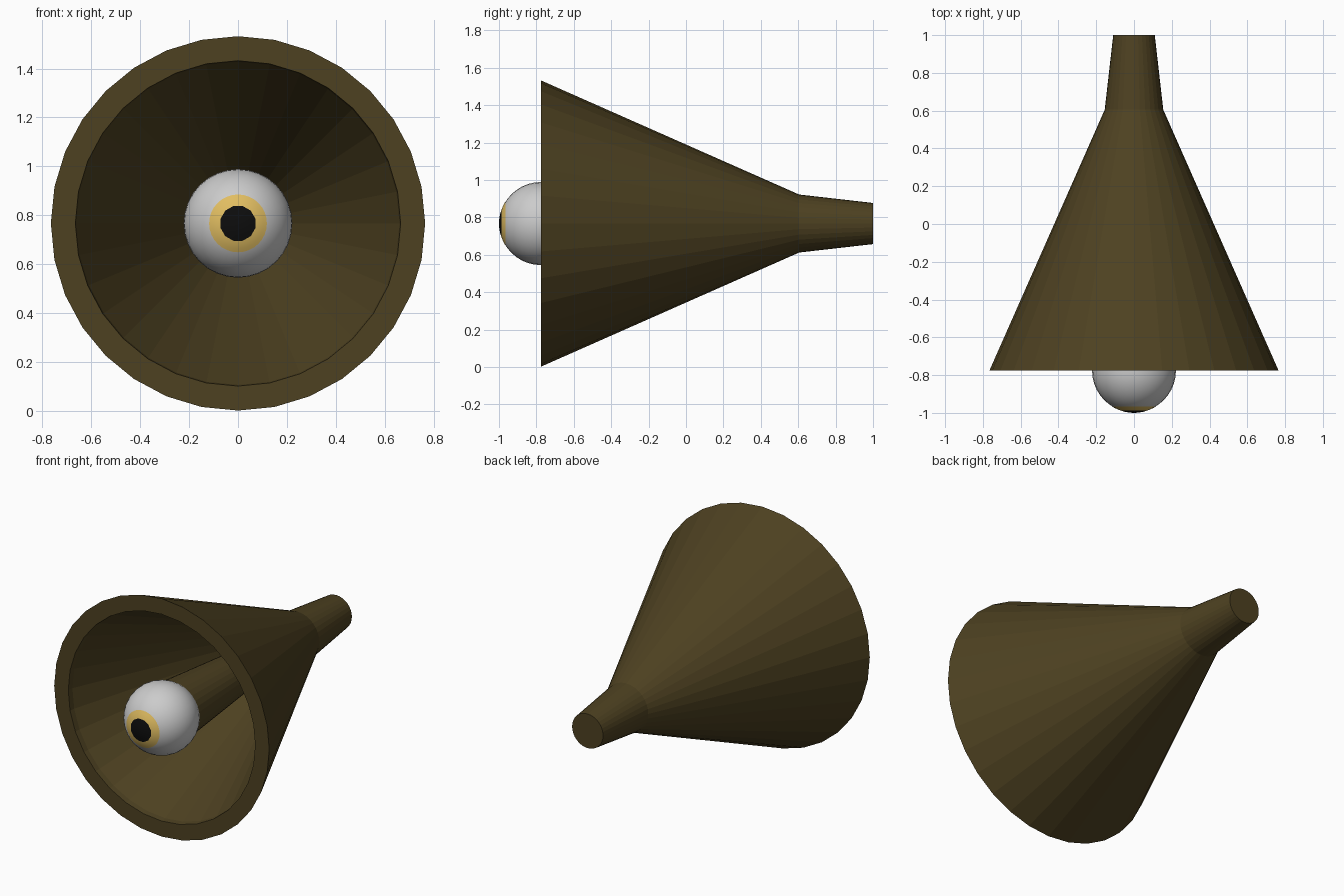
import bpy, bmesh
from math import sin, cos, pi, radians

if "Cube" in bpy.data.objects:
    bpy.data.objects.remove(bpy.data.objects["Cube"])

AXIS_Z = 0.767
EYE_Y, EYE_R = -0.776, 0.222


def material(name, rgb):
    m = bpy.data.materials.new(name)
    m.diffuse_color = (*rgb, 1)
    m.use_nodes = True
    m.node_tree.nodes["Principled BSDF"].inputs["Base Color"].default_value = m.diffuse_color
    return m


def lathe(name, profile, sides, mat=None, smooth=False, turn=0.0):
    """Revolve (radius, y) points around the horizontal y axis."""
    bm = bmesh.new()
    rings = []
    for r, y in profile:
        n = 1 if r < 1e-6 else sides
        rings.append([bm.verts.new((r * sin(2 * pi * (i + turn) / sides), y,
                                    AXIS_Z + r * cos(2 * pi * (i + turn) / sides)))
                      for i in range(n)])
    for a, b in zip(rings, rings[1:]):
        for i in range(sides):
            j = (i + 1) % sides
            quad = [a[i % len(a)], a[j % len(a)], b[j % len(b)], b[i % len(b)]]
            bm.faces.new(list(dict.fromkeys(quad)))
    bmesh.ops.recalc_face_normals(bm, faces=bm.faces)
    for f in bm.faces:
        f.smooth = smooth
    me = bpy.data.meshes.new(name)
    bm.to_mesh(me)
    bm.free()
    if mat:
        me.materials.append(mat)
    ob = bpy.data.objects.new(name, me)
    bpy.context.collection.objects.link(ob)
    return ob


def arc(start, end, steps, radius=EYE_R):
    """Sphere profile between two angles measured from the front pole."""
    pts = []
    for k in range(steps + 1):
        a = radians(start + (end - start) * k / steps)
        pts.append((radius * sin(a), EYE_Y - radius * cos(a)))
    return pts


brown = material("dark_brown", (0.075, 0.053, 0.015))
gold = material("gold", (0.75, 0.51, 0.12))
black = material("black", (0.004, 0.004, 0.004))

# Hollow funnel with tapered neck
lathe("funnel", [(0, 1.0), (0.11, 1.0), (0.155, 0.605), (0.765, -0.775),
                 (0.665, -0.775), (0.66, -0.74), (0.07, 0.58), (0, 0.58)],
      32, brown)

# Stalk that carries the eye, widening towards the front
lathe("eye_stalk", [(0, 0.6), (0.07, 0.6), (0.19, -0.74), (0, -0.74)], 32, brown)

# Eye: white ball, gold iris band, black pupil
lathe("eyeball", arc(0, 180, 20), 32, smooth=True)
lathe("iris", arc(15, 32, 4, EYE_R + 0.001), 32, gold, smooth=True)
lathe("pupil", arc(0, 19.2, 3, EYE_R + 0.002), 12, black, smooth=True, turn=0.5)
